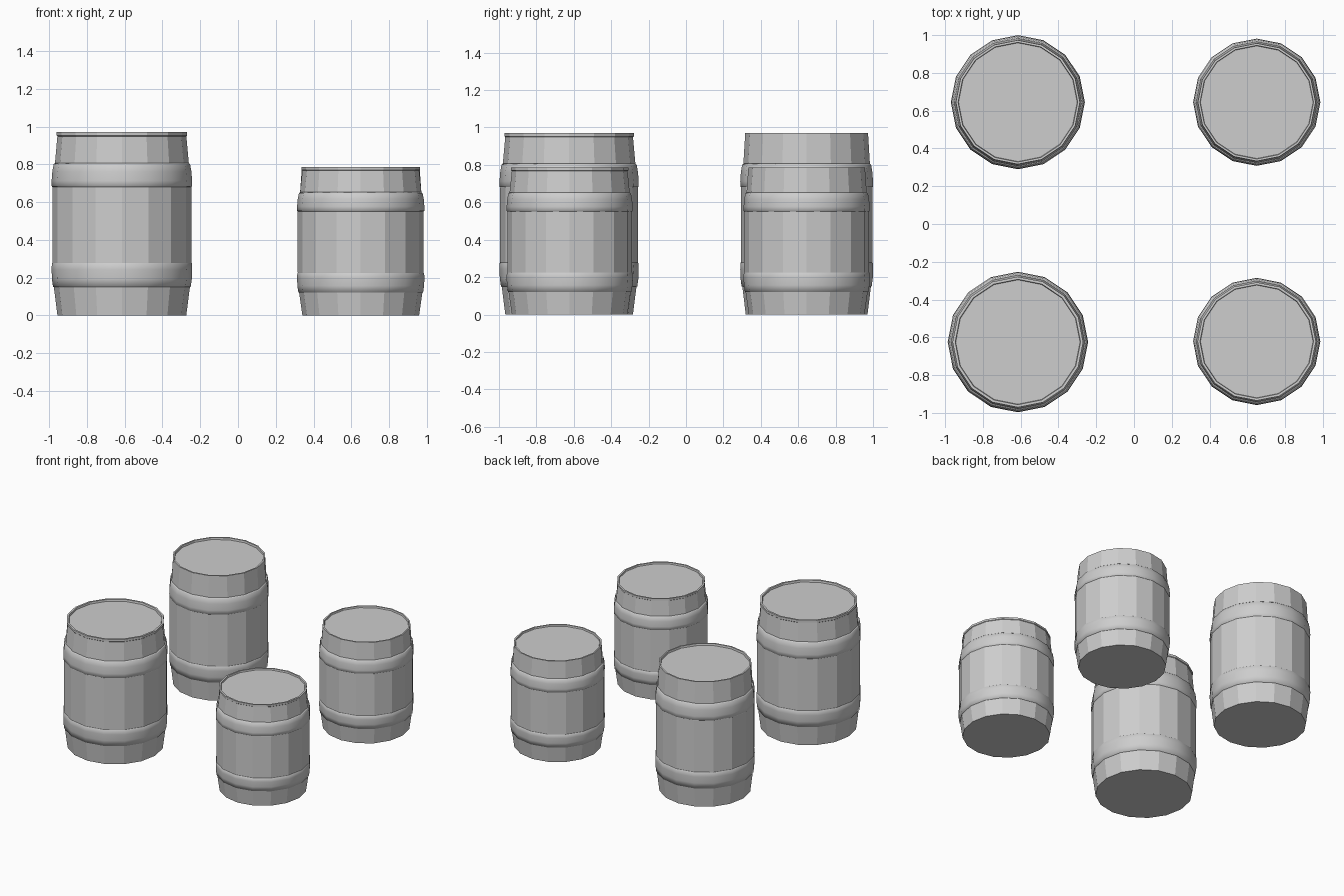
import bpy
import bmesh
from math import cos, sin, tau

SIDES = 16

cube = bpy.data.objects.get("Cube")
if cube:
    bpy.data.objects.remove(cube, do_unlink=True)

grey = bpy.data.materials.new("plain grey")
grey.use_nodes = True
grey.diffuse_color = (0.61, 0.61, 0.61, 1)
grey.node_tree.nodes["Principled BSDF"].inputs["Base Color"].default_value = (0.61, 0.61, 0.61, 1)


def lathe(name, profile, loc, radius, height, closed=False):
    """Spin a unit (radius, height) profile round z; open profiles get end caps."""
    bm = bmesh.new()
    rings = [[bm.verts.new((r * radius * cos(tau * i / SIDES),
                            r * radius * sin(tau * i / SIDES), z * height))
              for i in range(SIDES)] for r, z in profile]
    pairs = list(zip(rings, rings[1:]))
    if closed:
        pairs.append((rings[-1], rings[0]))
    else:
        bm.faces.new(rings[0])
        bm.faces.new(rings[-1])
    for low, high in pairs:
        for i in range(SIDES):
            j = (i + 1) % SIDES
            bm.faces.new((low[i], low[j], high[j], high[i]))
    bmesh.ops.recalc_face_normals(bm, faces=bm.faces)
    mesh = bpy.data.meshes.new(name)
    bm.to_mesh(mesh)
    bm.free()
    mesh.materials.append(grey)
    obj = bpy.data.objects.new(name, mesh)
    obj.location = (*loc, 0)
    bpy.context.collection.objects.link(obj)
    return obj


# Staved body: tapered foot, straight belly, tapered shoulder
STAVES = [(0.917, 0), (0.968, 0.153), (0.99, 0.29), (0.99, 0.7), (0.953, 0.83)]
PLAIN_TOP = [(0.925, 1)]
LIPPED_TOP = [(0.918, 0.978), (0.93, 0.982), (0.93, 1)]
# Rim inner edge and sunken lid
LID = [(0.892, 1), (0.885, 0.985)]

# Rounded metal hoops, with their inner edge buried in the staves
LOWER_HOOP = [(0.95, 0.152), (0.98, 0.155), (0.996, 0.2), (1, 0.25), (0.997, 0.284), (0.97, 0.294)]
UPPER_HOOP = [(0.97, 0.697), (0.998, 0.704), (1, 0.735), (0.99, 0.785), (0.972, 0.825), (0.945, 0.834)]

BARRELS = [
    ("front_right_barrel", (-0.615, -0.625), 0.372, 0.97, LIPPED_TOP),
    ("back_right_barrel", (-0.615, 0.645), 0.355, 0.97, PLAIN_TOP),
    ("front_left_barrel", (0.65, -0.622), 0.337, 0.785, LIPPED_TOP),
    ("back_left_barrel", (0.65, 0.645), 0.337, 0.785, PLAIN_TOP),
]

for name, loc, radius, height, top in BARRELS:
    lathe(name + "_body", STAVES + top + LID, loc, radius, height)
    for part, hoop in (("lower_hoop", LOWER_HOOP), ("upper_hoop", UPPER_HOOP)):
        obj = lathe(f"{name}_{part}", hoop, loc, radius, height, closed=True)
        for face in obj.data.polygons:
            face.use_smooth = True
